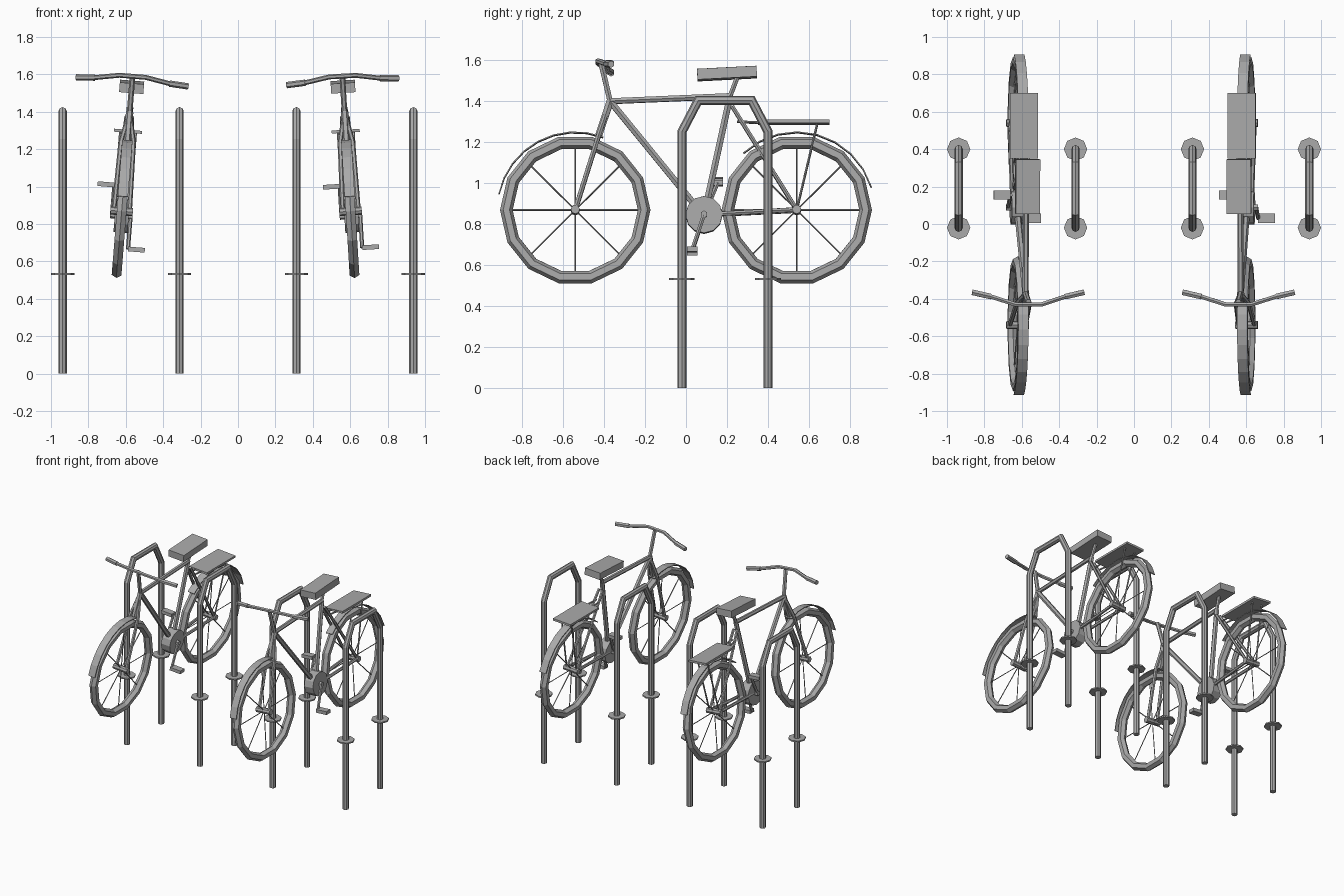
import bpy
import bmesh
from math import cos, sin, pi, radians
from mathutils import Vector, Matrix

cube = bpy.data.objects.get("Cube")
if cube:
    bpy.data.objects.remove(cube)

grey = bpy.data.materials.new("plain_grey")
grey.use_nodes = True
GREY = (0.4, 0.4, 0.4, 1)
grey.diffuse_color = GREY
grey.node_tree.nodes["Principled BSDF"].inputs["Base Color"].default_value = GREY


def ngon(r, sides):
    return [(r * cos(2 * pi * i / sides), r * sin(2 * pi * i / sides)) for i in range(sides)]


def rect(w, h):
    return [(w / 2, h / 2), (-w / 2, h / 2), (-w / 2, -h / 2), (w / 2, -h / 2)]


def sweep(name, points, section, place=Matrix(), closed=False):
    """Sweep a section along a path with mitred corners."""
    pts = [Vector(p) for p in points]
    n = len(pts)
    chord = (pts[1] - pts[0] if closed else pts[-1] - pts[0]).normalized()
    ref = Vector((0, 0, 1)) if abs(chord.x) > 0.8 else Vector((1, 0, 0))
    bm = bmesh.new()
    rings = []
    for i, p in enumerate(pts):
        before = (p - pts[i - 1]).normalized() if closed or i > 0 else None
        after = (pts[(i + 1) % n] - p).normalized() if closed or i < n - 1 else None
        before, after = before or after, after or before
        tangent = (before + after).normalized()
        side = (ref - tangent * ref.dot(tangent)).normalized()
        normal = tangent.cross(side)
        bend = after - before
        stretch = 1 / max(0.3, tangent.dot(after)) - 1
        if bend.length > 1e-4:
            bend.normalize()
        ring = []
        for a, b in section:
            o = side * a + normal * b
            ring.append(bm.verts.new(p + o + bend * o.dot(bend) * stretch))
        rings.append(ring)
    k = len(section)
    for i in range(n if closed else n - 1):
        r0, r1 = rings[i], rings[(i + 1) % n]
        for j in range(k):
            m = (j + 1) % k
            bm.faces.new((r0[j], r0[m], r1[m], r1[j]))
    if not closed:
        bm.faces.new(rings[0][::-1])
        bm.faces.new(rings[-1])
    bmesh.ops.recalc_face_normals(bm, faces=bm.faces)
    mesh = bpy.data.meshes.new(name)
    bm.to_mesh(mesh)
    bm.free()
    mesh.transform(place)
    mesh.materials.append(grey)
    obj = bpy.data.objects.new(name, mesh)
    bpy.context.collection.objects.link(obj)
    return obj


def around(centre, r, degrees):
    return [centre + Vector((0, r * cos(radians(d)), r * sin(radians(d)))) for d in degrees]


def arc(start, end, steps):
    return [start + (end - start) * i / steps for i in range(steps + 1)]


def wheel(label, hub, guard_range, place):
    # Tyre, spokes, axle and mudguard
    step = 360 / 14
    sweep(label + "_tyre", around(hub, 0.336, [step * i for i in range(14)]),
          ngon(0.03, 6)[0:6] and [(b, a) for a, b in ngon(0.03, 6)], place, True)
    for i in range(8):
        tip = around(hub, 0.312, [45 * i])[0]
        sweep(f"{label}_spoke_{i}", [hub, tip], ngon(0.004, 4), place)
    half = Vector((0.06, 0, 0))
    sweep(label + "_axle", [hub - half, hub + half], ngon(0.022, 8), place)
    sweep(label + "_mudguard", around(hub, 0.38, arc(*guard_range, 8)), rect(0.055, 0.006), place)


def bicycle(tag, x, lean):
    axle_height = 0.868
    place = (Matrix.Translation((x, 0, axle_height)) @ Matrix.Rotation(radians(lean), 4, 'Y')
             @ Matrix.Translation((0, 0, -axle_height)))

    def tube(name, points, r=0.016, sides=6):
        sweep(f"{tag}_{name}", points, ngon(r, sides), place)

    front = Vector((0, -0.54, axle_height))
    rear = Vector((0, 0.54, axle_height))
    crank = Vector((0, 0.088, 0.844))
    head = Vector((0, -0.37, 1.4))
    seat_joint = Vector((0, 0.215, 1.425))
    wheel(tag + "_front_wheel", front, (168, 69), place)
    wheel(tag + "_rear_wheel", rear, (17, 133), place)

    # Frame
    tube("top_tube", [head, seat_joint])
    tube("down_tube", [head, (0, 0.07, 0.86)], 0.018)
    tube("seat_tube", [crank, seat_joint], 0.018)
    tube("seat_post", [seat_joint, (0, 0.255, 1.53)], 0.013)
    tube("head_tube", [(0, -0.425, 1.235), head], 0.02)
    tube("stem", [head, (0, -0.415, 1.59)], 0.015)
    for side, s in (("left", 1), ("right", -1)):
        off = Vector((0.042 * s, 0, 0))
        crown = Vector((0.034 * s, -0.425, 1.235))
        tube(side + "_fork", [front + off, crown, head], 0.013)
        tube(side + "_seat_stay", [rear + off, (0.015 * s, 0.225, 1.375)], 0.011)
        tube(side + "_chain_stay", [rear + off, crank + off * 0.6], 0.012)
        tube(side + "_carrier_strut", [rear + off, (0.042 * s, 0.64, 1.29)], 0.006)
        tube(side + "_carrier_arm", [(0.015 * s, 0.25, 1.3), (0.03 * s, 0.4, 1.293)], 0.006)

        # Crank arms and pedals, on opposite sides
        pedal = Vector((0.05 * s, 0.03, 0.67) if s > 0 else (0.05 * s, 0.155, 1.005))
        tube(side + "_crank", [crank + Vector((0.05 * s, 0, 0)), pedal], 0.011)
        sweep(f"{tag}_{side}_pedal", [pedal, pedal + Vector((0.09 * s, 0, 0))],
              rect(0.025, 0.05), place)

        # Handlebar grips
        tube(side + "_grip", [(0.2 * s, -0.388, 1.569), (0.3 * s, -0.365, 1.562)], 0.017)
    tube("crank_axle", [crank - Vector((0.06, 0, 0)), crank + Vector((0.06, 0, 0))], 0.018)
    tube("chain_drum", [crank - Vector((0.035, 0, 0)), crank + Vector((0.04, 0, 0))], 0.09, 12)
    tube("handlebar", [(-0.25, -0.375, 1.565), (-0.2, -0.388, 1.569), (-0.07, -0.43, 1.592),
                       (0.07, -0.43, 1.592), (0.2, -0.388, 1.569), (0.25, -0.375, 1.565)], 0.013)

    # Seat and luggage carrier
    sweep(tag + "_seat", [(0, 0.055, 1.528), (0, 0.345, 1.543)], rect(0.13, 0.052), place)
    sweep(tag + "_carrier_plate", [(0, 0.35, 1.297), (0, 0.7, 1.297)], rect(0.15, 0.016), place)


bicycle("right_bicycle", -0.622, 4.6)
bicycle("left_bicycle", 0.602, -3.5)

# Parking hoops with ground flanges
for i in range(4):
    x = -0.9375 + 0.625 * i
    y0, y1 = -0.02, 0.4
    sweep(f"parking_hoop_{i}", [(x, y0, 0), (x, y0, 1.25), (x, y0 + 0.08, 1.403),
                                (x, y1 - 0.08, 1.403), (x, y1, 1.25), (x, y1, 0)], ngon(0.022, 8))
    for name, y in (("front", y0), ("back", y1)):
        sweep(f"{name}_flange_{i}", [(x, y, 0.527), (x, y, 0.537)], ngon(0.0625, 8))
